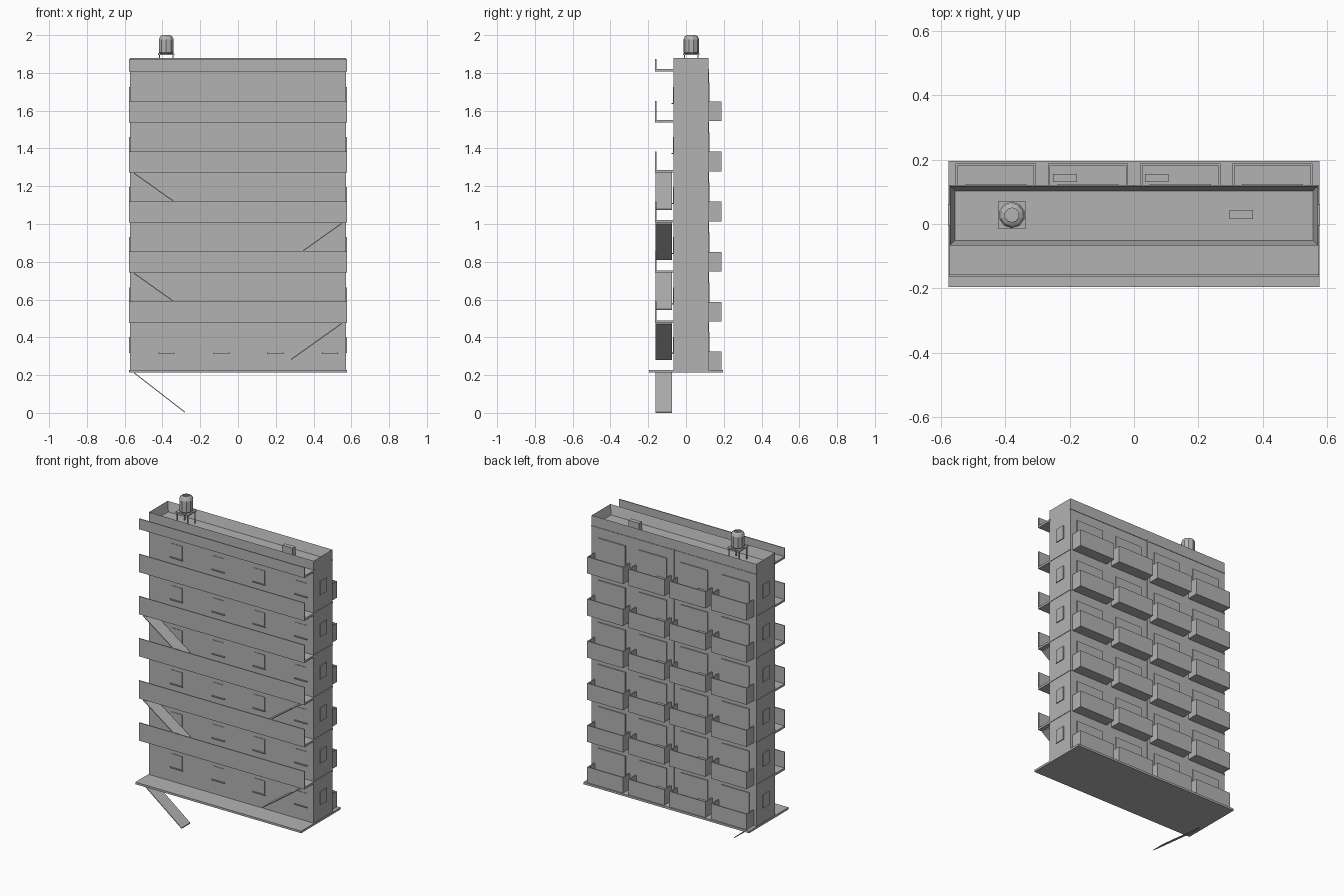
import bpy, bmesh
from mathutils import Vector

cube = bpy.data.objects.get("Cube")
if cube:
    bpy.data.objects.remove(cube, do_unlink=True)

grey = bpy.data.materials.new("concrete_grey")
grey.use_nodes = True
COLOUR = (0.45, 0.45, 0.45, 1)
grey.diffuse_color = COLOUR
grey.node_tree.nodes["Principled BSDF"].inputs["Base Color"].default_value = COLOUR


def add_object(name, bm):
    bmesh.ops.recalc_face_normals(bm, faces=bm.faces)
    mesh = bpy.data.meshes.new(name)
    bm.to_mesh(mesh)
    bm.free()
    mesh.materials.append(grey)
    obj = bpy.data.objects.new(name, mesh)
    bpy.context.collection.objects.link(obj)
    return obj


def box(bm, x, y, z):
    """Add a box given (min, max) pairs on each axis."""
    verts = bmesh.ops.create_cube(bm, size=1)["verts"]
    for v in verts:
        v.co = Vector([(lo + hi) / 2 + c * (hi - lo)
                       for c, (lo, hi) in zip(v.co, (x, y, z))])


def boxes(name, items):
    bm = bmesh.new()
    for item in items:
        box(bm, *item)
    return add_object(name, bm)


# Main dimensions
W = 0.573                       # half width of the tower
FRONT, BACK = -0.067, 0.119     # tower walls
GALLERY = -0.163                # outer edge of the front galleries
GROUND, STEP, FLOORS = 0.228, 0.265, 6
ROOF, TOP, SLAB = 1.82, 1.878, 0.013
levels = [GROUND + STEP * i for i in range(FLOORS)]
levels = [z - 0.003 * (i > 0) for i, z in enumerate(levels)]

# Tower with a recessed roof
bm = bmesh.new()
box(bm, (-W, W), (FRONT, BACK), (GROUND - SLAB, TOP))
roof = max(bm.faces, key=lambda f: f.calc_center_median().z)
bmesh.ops.inset_region(bm, faces=[roof], thickness=0.023)
bmesh.ops.translate(bm, verts=roof.verts, vec=(0, 0, ROOF - TOP))
add_object("tower", bm)

# Base slab and floor bands around the tower
boxes("base_slab", [((-0.577, 0.577), (-0.196, 0.196), (GROUND - SLAB, GROUND))])
gallery_levels = levels[1:] + [ROOF]
boxes("gallery_slabs", [((-W - 0.003, W + 0.003), (GALLERY, FRONT + 0.01), (z - SLAB, z))
                        for z in gallery_levels])
boxes("floor_bands", [(sx, (FRONT, BACK + 0.002), (z - 0.01, z)) for z in levels[1:]
                      for sx in [(-W - 0.003, -W + 0.01), (W - 0.01, W + 0.003)]])
boxes("cornice_line", [((-W - 0.002, W + 0.002), (BACK - 0.01, BACK + 0.003),
                        (ROOF - 0.012, ROOF - 0.006))])

# Front gallery parapets, the top one lower
boxes("gallery_parapets", [((-W - 0.003, W + 0.003), (GALLERY, GALLERY + 0.006),
                            (z - SLAB, 1.873 if z == ROOF else z + 0.1))
                           for z in gallery_levels])

# Windows with sills on the front
windows, sills = [], []
for z in levels:
    for x in (-0.378, -0.088, 0.197, 0.487):
        windows.append(((x - 0.038, x + 0.038), (FRONT - 0.003, FRONT + 0.01), (z + 0.09, z + 0.175)))
        sills.append(((x - 0.043, x + 0.043), (FRONT - 0.009, FRONT + 0.01), (z + 0.085, z + 0.091)))
boxes("front_windows", windows)
boxes("front_sills", sills)

# Windows on both ends
boxes("end_windows", [((s * W - 0.005, s * W + 0.005), (-0.005, 0.06), (z + 0.09, z + 0.175))
                      for z in levels for s in (-1, 1)])

# Back balconies: open trays, with doors and cooling units behind them
T, OUTER, HIGH = 0.007, 0.189, 0.098
balconies, doors, units = [], [], []
for z in levels:
    for x in (-0.43, -0.143, 0.144, 0.431):
        a, b = x - 0.125, x + 0.125
        balconies += [((a, b), (BACK - 0.01, OUTER), (z - 0.006, z + 0.006)),
                      ((a, b), (OUTER - T, OUTER), (z, z + HIGH)),
                      ((a, a + T), (BACK - 0.01, OUTER - T), (z, z + HIGH)),
                      ((b - T, b), (BACK - 0.01, OUTER - T), (z, z + HIGH))]
        doors.append(((x - 0.095, x + 0.095), (BACK - 0.01, BACK + 0.006), (z, z + 0.2)))
    for x in (-0.215, 0.071):
        units.append(((x - 0.037, x + 0.037), (0.13, 0.155), (z + 0.006, z + 0.075)))
boxes("balconies", balconies)
boxes("balcony_doors", doors)
boxes("cooling_units", units)

# Vertical joint on the back wall
boxes("back_joint", [((-0.002, 0.002), (BACK - 0.01, BACK + 0.003), (GROUND, ROOF))])

# Sloping stair flights, alternating ends
bm = bmesh.new()
for i, z in enumerate([GROUND] + levels[1:5]):
    s = -1 if i % 2 == 0 else 1
    top, bottom = z - SLAB, (z - 0.205 if i else 0.006)
    ring = [(s * 0.55, top), (s * 0.28, bottom), (s * 0.28, bottom - 0.006), (s * 0.55, top - 0.006)]
    face = bm.faces.new([bm.verts.new((x, GALLERY + 0.002, h)) for x, h in ring])
    new = bmesh.ops.extrude_face_region(bm, geom=[face])["geom"]
    bmesh.ops.translate(bm, vec=(0, 0.086, 0),
                        verts=[g for g in new if isinstance(g, bmesh.types.BMVert)])
add_object("stair_flights", bm)

# Water tank: faceted barrel on a legged stand
TX, TY = -0.38, 0.028
bm = bmesh.new()
profile = [(0.036, 1.902), (0.041, 1.908), (0.041, 1.978), (0.034, 1.993), (0.022, 2.0)]
for (r1, z1), (r2, z2) in zip(profile, profile[1:]):
    cone = bmesh.ops.create_cone(bm, segments=10, radius1=r1, radius2=r2, depth=z2 - z1)
    bmesh.ops.translate(bm, verts=cone["verts"], vec=(TX, TY, (z1 + z2) / 2))
bmesh.ops.remove_doubles(bm, verts=bm.verts, dist=0.0005)
caps = [f for f in bm.faces if len(f.verts) == 10]
caps.sort(key=lambda f: f.calc_center_median().z)
add_caps = {profile[0][1], profile[-1][1]}
inner = [f for f in caps if min(abs(f.calc_center_median().z - h) for h in add_caps) > 0.001]
bmesh.ops.delete(bm, geom=inner, context='FACES')
bmesh.ops.dissolve_degenerate(bm, edges=bm.edges, dist=0.0001)
add_object("water_tank", bm)

stand = [((TX - 0.043, TX + 0.043), (TY - 0.043, TY + 0.043), (1.894, 1.902))]
for sx in (-1, 1):
    for sy in (-1, 1):
        x, y = TX + sx * 0.036, TY + sy * 0.036
        stand.append(((x - 0.003, x + 0.003), (y - 0.003, y + 0.003), (ROOF, 1.895)))
boxes("tank_stand", stand)

# Small roof housing
boxes("roof_housing", [((0.297, 0.37), (0.015, 0.043), (ROOF, 1.872))])
